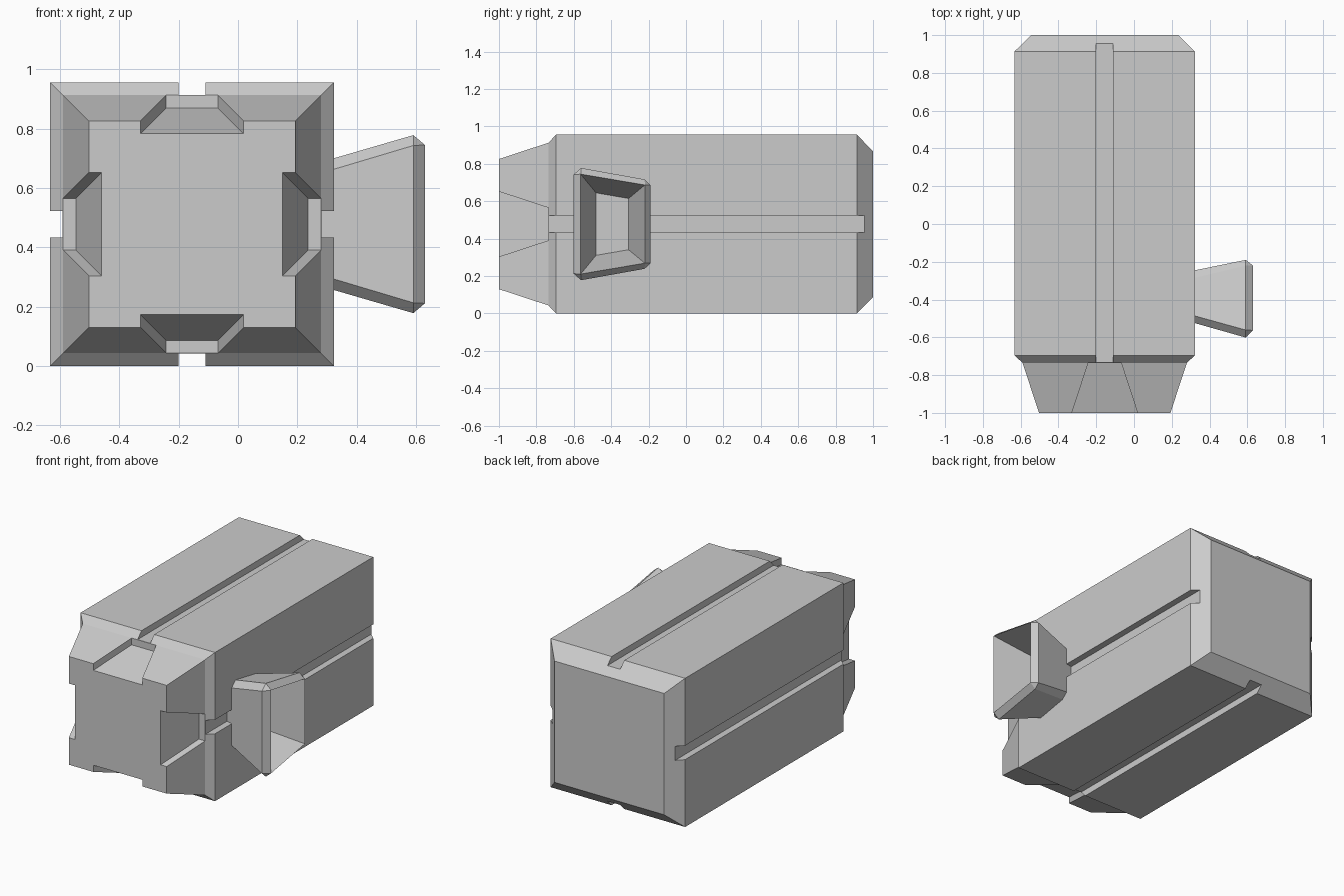
import bpy, bmesh
from mathutils import Matrix, Vector

if "Cube" in bpy.data.objects:
    bpy.data.objects.remove(bpy.data.objects["Cube"])

CX, CZ = -0.155, 0.478   # centre line of the body


def loft(name, rings):
    """Closed solid through a list of rings with equal point counts."""
    bm = bmesh.new()
    vs = [[bm.verts.new(p) for p in r] for r in rings]
    n = len(rings[0])
    for a, b in zip(vs, vs[1:]):
        for i in range(n):
            j = (i + 1) % n
            bm.faces.new((a[i], a[j], b[j], b[i]))
    bm.faces.new(vs[0][::-1])
    bm.faces.new(vs[-1])
    bmesh.ops.remove_doubles(bm, verts=bm.verts, dist=1e-4)
    bmesh.ops.recalc_face_normals(bm, faces=bm.faces)
    me = bpy.data.meshes.new(name)
    bm.to_mesh(me)
    bm.free()
    ob = bpy.data.objects.new(name, me)
    bpy.context.collection.objects.link(ob)
    return ob


def rect(y, half_x, z0, z1):
    return [(-half_x, y, z0), (half_x, y, z0), (half_x, y, z1), (-half_x, y, z1)]


# Body: square block with tapered nose and bevelled rear, built around its axis
profile = [(-1.0, 0.348), (-0.735, 0.435), (-0.695, 0.478), (0.913, 0.478), (1.0, 0.39)]
body = loft("body", [rect(y, h, -h, h) for y, h in profile])
body.location = (CX, 0, CZ)

# Cutters on all four sides: long groove and flaring nose notch
cutters = []
for k in range(4):
    turn = Matrix.Rotation(k * 1.5707963, 4, 'Y')
    groove = loft("groove_cutter", [rect(y, 0.045, 0.436, 0.7) for y in (-0.8, 1.2)])
    notch = loft("notch_cutter", [rect(-1.053, 0.1914, 0.2877, 0.7),
                                  rect(-0.735, 0.087, 0.3915, 0.7)])
    for c in (groove, notch):
        c.data.transform(turn)
        c.location = body.location
        c.hide_render = True
        m = body.modifiers.new("cut", 'BOOLEAN')
        m.operation = 'DIFFERENCE'
        m.solver = 'EXACT'
        m.object = c
        cutters.append(c)

# Bake the cuts and drop the cutters
bpy.context.view_layer.update()
dg = bpy.context.evaluated_depsgraph_get()
baked = bpy.data.meshes.new_from_object(body.evaluated_get(dg))
body.modifiers.clear()
body.data = baked
for c in cutters:
    bpy.data.objects.remove(c)


# Side scoop: flared, hollow, with bevelled corners and lip
def ring(x, half):
    """Mirror the lower half outline (y, height) to a full ring."""
    return [Vector((x, y, CZ - h)) for y, h in half] + \
           [Vector((x, y, CZ + h)) for y, h in half[::-1]]


neck = ring(0.323, [(-0.525, 0.185), (-0.487, 0.222), (-0.285, 0.185), (-0.245, 0.15)])
mouth = ring(0.591, [(-0.601, 0.265), (-0.561, 0.30), (-0.221, 0.239), (-0.19, 0.209)])
lip = ring(0.63, [(-0.563, 0.267)] * 2 + [(-0.22, 0.209)] * 2)
floor = ring(0.335, [(-0.481, 0.167)] * 2 + [(-0.307, 0.137)] * 2)
root = [a.lerp(b, -0.17) for a, b in zip(neck, mouth)]   # fills the groove behind
loft("side_scoop", [root, mouth, lip, floor])
